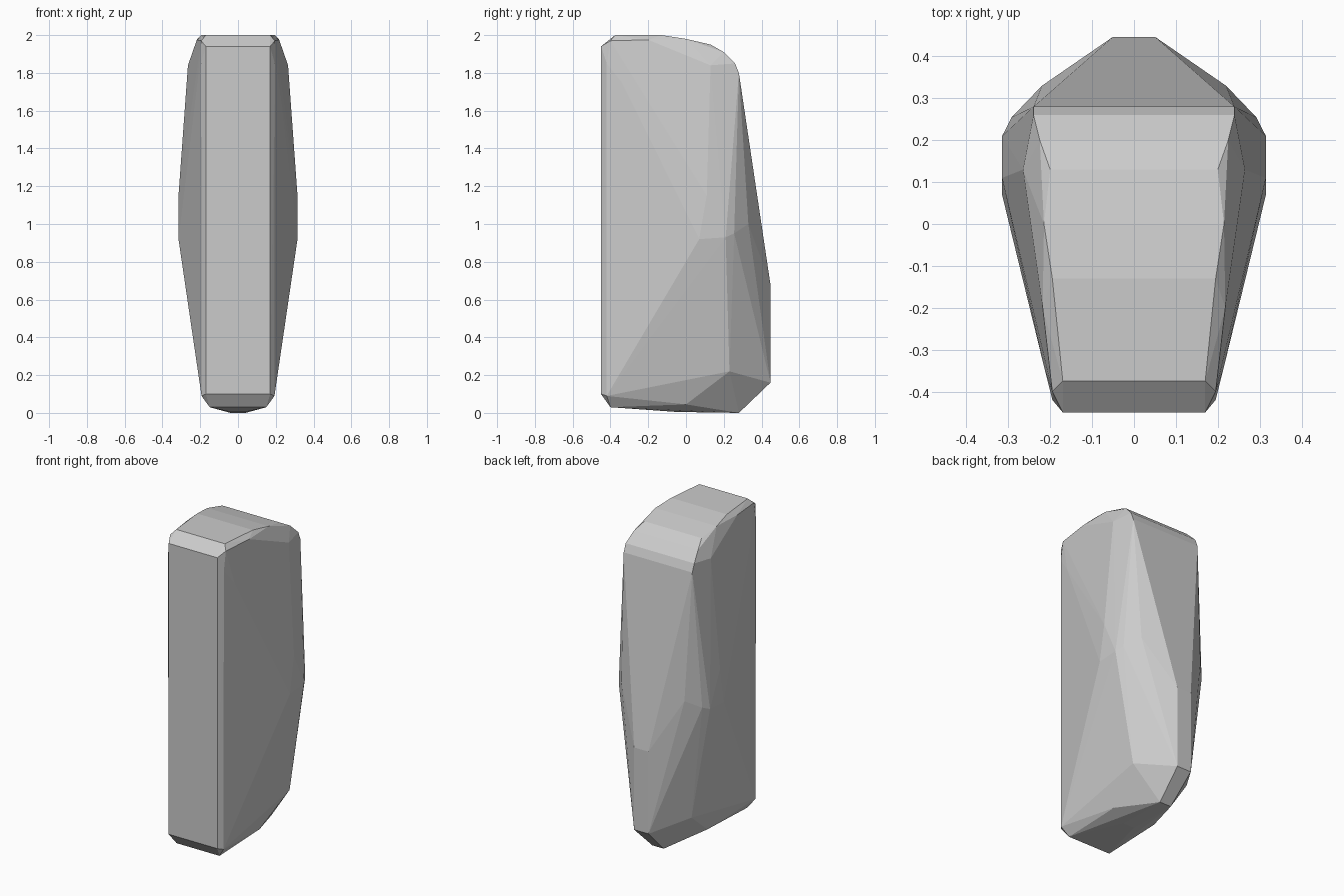
import bpy, bmesh

# Half of the faceted slab's corner points: x (mirrored), y, z
corners = [
    # front face and its bevel
    (.17, -.45, .10), (.17, -.45, 1.94), (.193, -.42, .09), (.195, -.42, 1.85),
    (.215, -.34, 1.75),
    # top ridge, rounding over to the back
    (.17, -.375, 2.0), (.195, -.40, 1.97), (.195, -.13, 2.0), (.218, -.20, 1.975),
    (.215, 0, 1.98), (.20, .13, 1.95), (.225, .20, 1.91), (.24, .26, 1.85),
    (.24, .28, 1.80), (.265, .13, 1.84),
    # widest part of the sides
    (.315, .07, .92), (.315, .11, 1.15), (.315, .21, .93), (.292, .255, .95),
    (.22, .33, 1.0),
    # narrow lower back strip
    (.05, .447, .68), (.05, .447, .16),
    # lower sides and underside
    (.20, .23, .22), (.15, 0, .045), (.15, -.40, .03),
    (.04, .28, 0), (.04, -.05, .005),
]

# Wrap flat facets round the mirrored points
bm = bmesh.new()
for x, y, z in corners:
    for side in (-1, 1):
        bm.verts.new((side * x, y, z))
bmesh.ops.convex_hull(bm, input=bm.verts)
bmesh.ops.delete(bm, geom=[v for v in bm.verts if not v.link_faces], context='VERTS')
bmesh.ops.dissolve_limit(bm, angle_limit=0.01, verts=bm.verts, edges=bm.edges)
bmesh.ops.recalc_face_normals(bm, faces=bm.faces)

mesh = bpy.data.meshes.new("standing_stone")
bm.to_mesh(mesh)
bm.free()
stone = bpy.data.objects.new("standing_stone", mesh)
bpy.context.collection.objects.link(stone)
